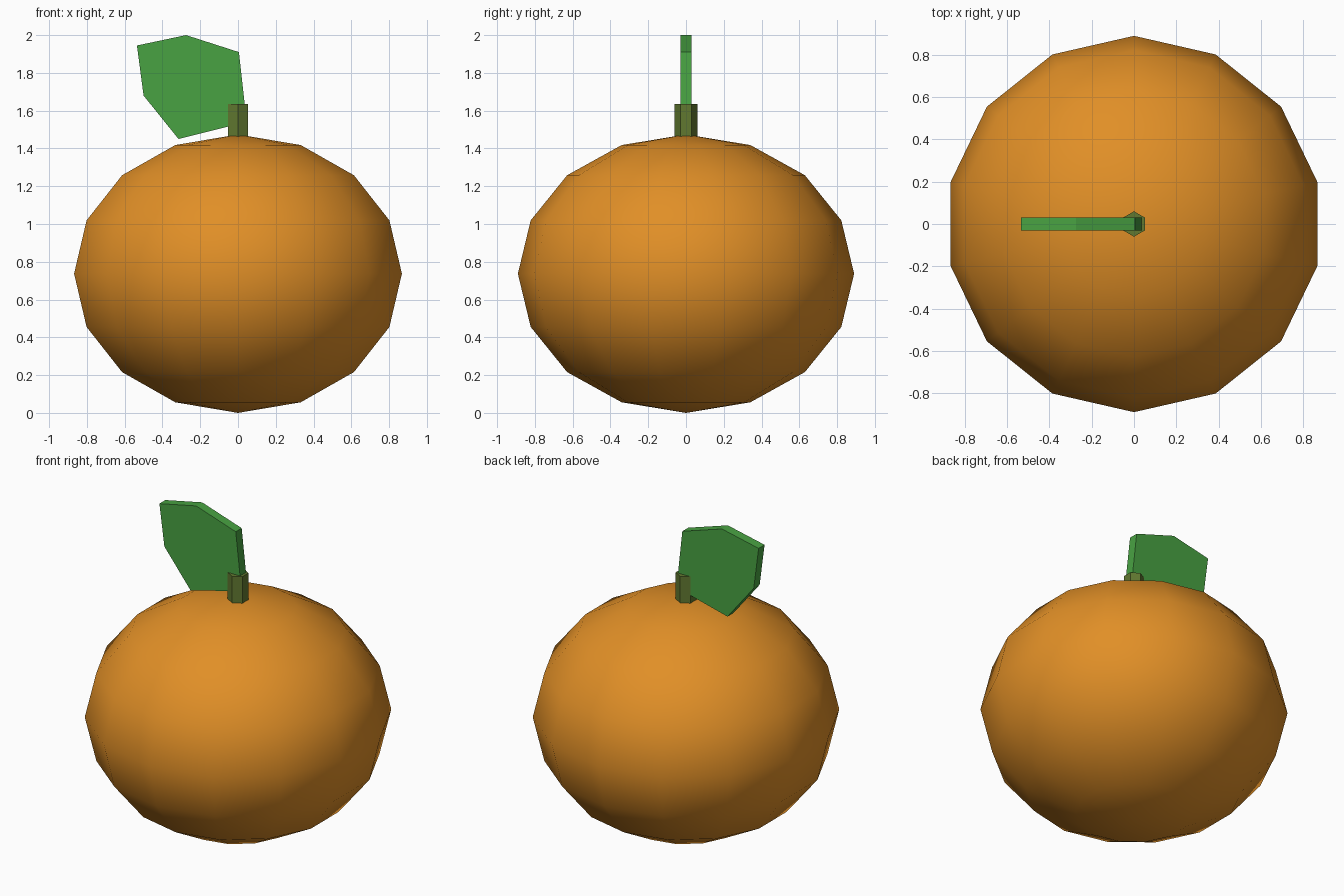
import bpy, bmesh
from math import sin, cos, pi, tau

cube = bpy.data.objects.get("Cube")
if cube:
    bpy.data.objects.remove(cube, do_unlink=True)


def material(name, rgb):
    mat = bpy.data.materials.new(name)
    mat.use_nodes = True
    mat.diffuse_color = (*rgb, 1)
    shader = next(n for n in mat.node_tree.nodes if n.type == 'BSDF_PRINCIPLED')
    shader.inputs["Base Color"].default_value = (*rgb, 1)
    return mat


def finish(name, bm, mat, smooth=False):
    bmesh.ops.remove_doubles(bm, verts=bm.verts, dist=0.0005)
    bmesh.ops.recalc_face_normals(bm, faces=bm.faces)
    for face in bm.faces:
        face.smooth = smooth
    mesh = bpy.data.meshes.new(name)
    bm.to_mesh(mesh)
    bm.free()
    mesh.materials.append(mat)
    obj = bpy.data.objects.new(name, mesh)
    bpy.context.collection.objects.link(obj)
    return obj


def lathe(bm, profile, sides):
    """Spin a (radius, z) profile around z, with corners on the y axis."""
    verts = [bm.verts.new((0, -r, z)) for r, z in profile]
    edges = [bm.edges.new(pair) for pair in zip(verts, verts[1:])]
    bmesh.ops.spin(bm, geom=verts + edges, cent=(0, 0, 0), axis=(0, 0, 1),
                   angle=tau, steps=sides, use_merge=False)


orange = material("orange peel", (0.75, 0.275, 0.02))
brown = material("olive stem", (0.12, 0.19, 0.03))
green = material("leaf green", (0.065, 0.36, 0.054))

# Round, slightly squashed fruit
RINGS, WIDTH, HEIGHT = 8, 0.89, 0.737
bm = bmesh.new()
lathe(bm, [(WIDTH * sin(pi * i / RINGS), HEIGHT * (1 - cos(pi * i / RINGS)))
           for i in range(RINGS + 1)], 14)
finish("fruit", bm, orange, smooth=True)

# Six-sided stem, sunk into the fruit
bm = bmesh.new()
lathe(bm, [(0, 1.4), (0.06, 1.4), (0.06, 1.635), (0, 1.635)], 6)
finish("stem", bm, brown)

# Flat angular leaf
outline = [(-0.535, 1.945), (-0.275, 2.0), (0.005, 1.91),
           (0.046, 1.54), (-0.315, 1.45), (-0.5, 1.68)]
bm = bmesh.new()
face = bm.faces.new([bm.verts.new((x, -0.03, z)) for x, z in outline])
extruded = bmesh.ops.extrude_face_region(bm, geom=[face], use_keep_orig=True)
moved = [g for g in extruded["geom"] if isinstance(g, bmesh.types.BMVert)]
bmesh.ops.translate(bm, verts=moved, vec=(0, 0.06, 0))
finish("leaf", bm, green)
